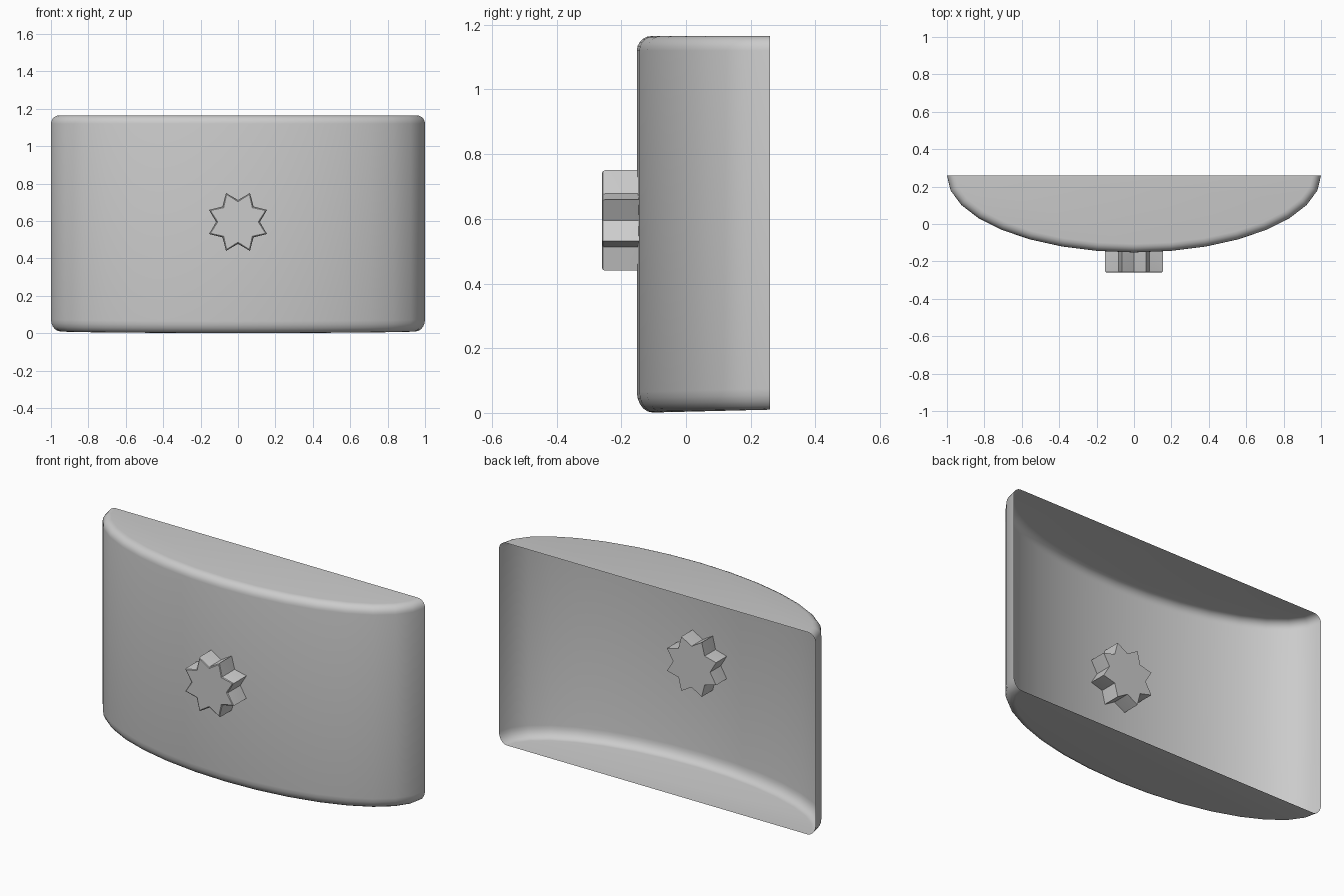
import bpy, bmesh
from math import pi, sin, cos

if "Cube" in bpy.data.objects:
    bpy.data.objects.remove(bpy.data.objects["Cube"])

BACK, DEPTH, TOP, SEG = 0.26, 0.412, 1.165, 16


def finish(name, bm, angle):
    bmesh.ops.recalc_face_normals(bm, faces=bm.faces)
    me = bpy.data.meshes.new(name)
    bm.to_mesh(me)
    bm.free()
    ob = bpy.data.objects.new(name, me)
    bpy.context.collection.objects.link(ob)
    bpy.ops.object.select_all(action='DESELECT')
    ob.select_set(True)
    bpy.context.view_layer.objects.active = ob
    bpy.ops.object.shade_smooth_by_angle(angle=angle)
    return ob


def arc_ring(bm, inset, z, tilt=0.0):
    """Half-ellipse outline, moved inward along its normal."""
    ring = []
    for i in range(SEG + 1):
        t = pi * i / SEG
        nx, ny = DEPTH * cos(t), -sin(t)
        n = (nx * nx + ny * ny) ** 0.5
        x = cos(t) - inset * nx / n
        y = BACK - DEPTH * sin(t) - inset * ny / n
        ring.append(bm.verts.new((x, y, z + tilt * (y + 0.15) / DEPTH)))
    return ring


# Open-backed shell with rounded top and bottom rims
bm = bmesh.new()
rings = []
STEPS = 5
for i in range(STEPS + 1):
    a = pi / 2 * i / STEPS
    rings.append(arc_ring(bm, 0.05 * (1 - sin(a)), 0.065 * (1 - cos(a)), 0.01))
for i in range(STEPS + 1):
    a = pi / 2 * i / STEPS
    rings.append(arc_ring(bm, 0.045 * (1 - cos(a)), TOP - 0.045 * (1 - sin(a))))
for lo, hi in zip(rings, rings[1:]):
    for i in range(SEG):
        bm.faces.new((lo[i], lo[i + 1], hi[i + 1], hi[i]))
bm.faces.new(rings[0])
bm.faces.new(rings[-1])
shell = finish("curved_shell", bm, pi / 6)

# Eight-pointed star peg passing through the front wall
bm = bmesh.new()


def star_ring(y, shrink=0.0):
    ring = []
    for i in range(16):
        a = pi / 8 * (i + 1)
        r = (0.117 if i % 2 else 0.168) - shrink
        ring.append(bm.verts.new((r * cos(a), y, 0.595 + r * sin(a))))
    return ring


stars = [star_ring(-0.26, 0.009), star_ring(-0.257, 0.003),
         star_ring(-0.25), star_ring(-0.05)]
for a, b in zip(stars, stars[1:]):
    for i in range(16):
        j = (i + 1) % 16
        bm.faces.new((a[i], a[j], b[j], b[i]))
bm.faces.new(stars[0])
bm.faces.new(stars[-1])
peg = finish("star_peg", bm, pi / 6)
